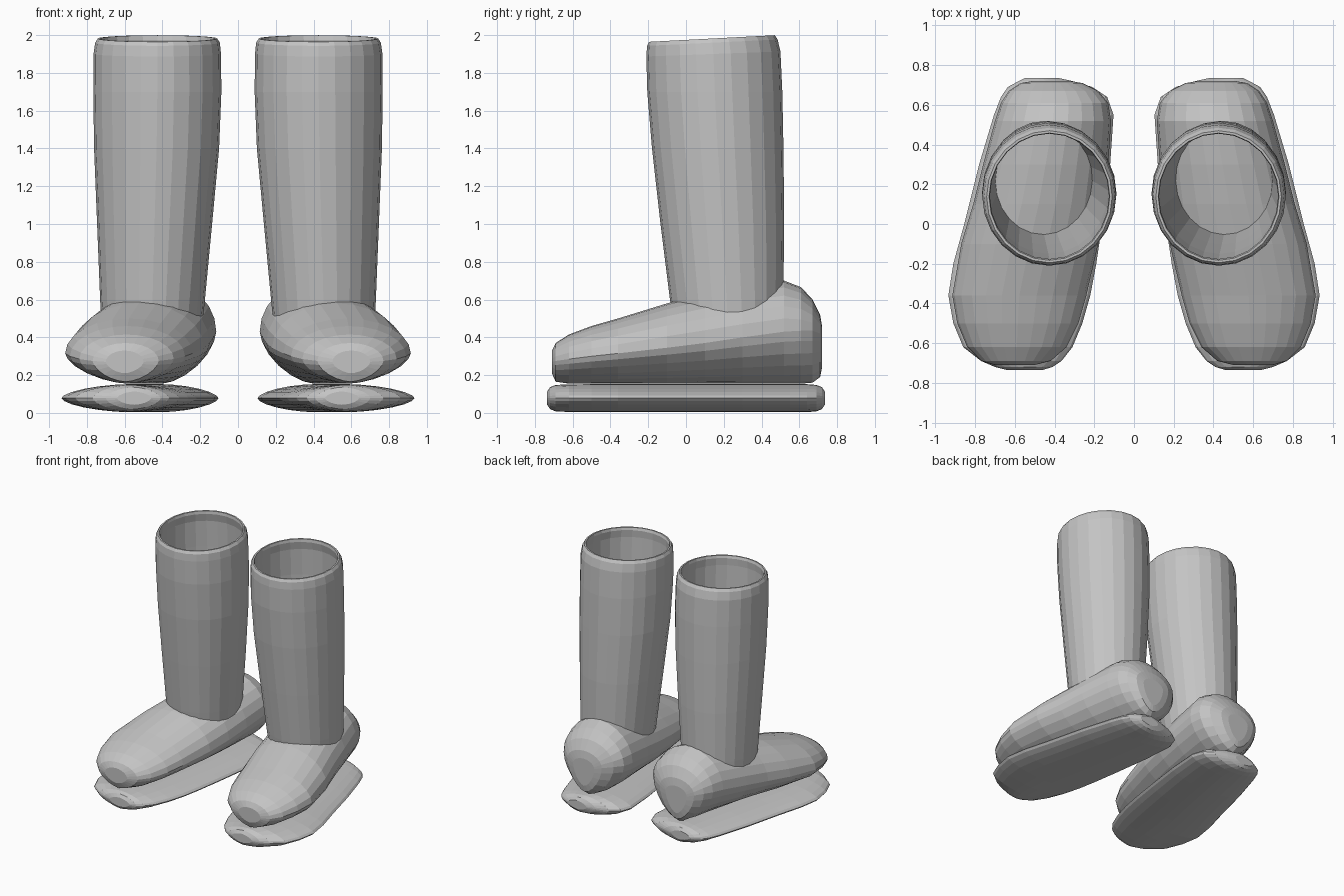
import bpy, bmesh, math

mat = bpy.data.materials.new("light grey")
mat.diffuse_color = (0.55, 0.55, 0.55, 1)


def loft(name, rings, cap=True):
    """Skin a list of equal-sized point rings, mirrored to the other side."""
    bm = bmesh.new()
    vs = [[bm.verts.new(p) for p in ring] for ring in rings]
    n = len(vs[0])
    pairs = list(zip(vs, vs[1:]))
    if not cap:
        pairs.append((vs[-1], vs[0]))
    for a, b in pairs:
        for i in range(n):
            j = (i + 1) % n
            bm.faces.new((a[i], a[j], b[j], b[i]))
    if cap:
        bm.faces.new(vs[0])
        bm.faces.new(vs[-1])
    bmesh.ops.recalc_face_normals(bm, faces=bm.faces)
    me = bpy.data.meshes.new(name)
    bm.to_mesh(me)
    bm.free()
    me.materials.append(mat)
    ob = bpy.data.objects.new(name, me)
    bpy.context.collection.objects.link(ob)
    mod = ob.modifiers.new("other boot", 'MIRROR')
    mod.use_mirror_merge = False
    return ob


def power(v, e):
    return math.copysign(abs(v) ** e, v)


def section(y, x0, x1, zb, zm, zt, n_up, n_low, count=24):
    """Upright cross-section at y with separate upper and lower curves."""
    pts = []
    for k in range(count):
        a = 2 * math.pi * k / count
        c, s = math.cos(a), math.sin(a)
        e = 2 / (n_up if s > 0 else n_low)
        h = zt - zm if s > 0 else zm - zb
        pts.append(((x0 + x1) / 2 + (x1 - x0) / 2 * power(c, e), y,
                    zm + h * power(s, e)))
    return pts


# Foot: y, inner x, outer x, bottom, widest height, top
foot = [
    (-0.71, 0.50, 0.70, 0.21, 0.27, 0.33),
    (-0.69, 0.42, 0.77, 0.165, 0.275, 0.37),
    (-0.62, 0.34, 0.84, 0.155, 0.285, 0.415),
    (-0.50, 0.28, 0.89, 0.155, 0.30, 0.46),
    (-0.36, 0.24, 0.915, 0.155, 0.315, 0.50),
    (-0.10, 0.18, 0.87, 0.155, 0.345, 0.58),
    (0.10, 0.15, 0.81, 0.155, 0.37, 0.63),
    (0.30, 0.13, 0.76, 0.155, 0.40, 0.67),
    (0.52, 0.115, 0.70, 0.155, 0.43, 0.70),
    (0.61, 0.13, 0.67, 0.155, 0.435, 0.665),
    (0.67, 0.18, 0.63, 0.16, 0.435, 0.60),
    (0.71, 0.26, 0.57, 0.19, 0.42, 0.52),
    (0.72, 0.32, 0.51, 0.24, 0.40, 0.46),
]
loft("foot", [section(*r, 2.0, 1.65) for r in foot])

# Sole: y, inner x, outer x, half thickness
sole = [
    (-0.735, 0.46, 0.64, 0.035), (-0.72, 0.41, 0.70, 0.058),
    (-0.69, 0.365, 0.77, 0.07), (-0.62, 0.31, 0.86, 0.073),
    (-0.50, 0.26, 0.91, 0.074), (-0.36, 0.22, 0.935, 0.074),
    (-0.20, 0.19, 0.91, 0.074), (0.0, 0.16, 0.855, 0.074),
    (0.30, 0.12, 0.78, 0.074), (0.55, 0.103, 0.705, 0.074),
    (0.64, 0.135, 0.67, 0.074), (0.69, 0.21, 0.635, 0.07),
    (0.72, 0.31, 0.58, 0.058), (0.735, 0.38, 0.55, 0.035),
]
loft("sole", [section(y, a, b, 0.078 - h, 0.078, 0.078 + h, 1.7, 1.7)
              for y, a, b, h in sole])

# Shaft: height, inner x, outer x, front y, back y
shaft = [
    (0.50, 0.185, 0.725, -0.07, 0.51), (0.60, 0.175, 0.73, -0.085, 0.515),
    (1.00, 0.137, 0.746, -0.135, 0.52), (1.40, 0.10, 0.762, -0.18, 0.516),
    (1.70, 0.088, 0.766, -0.205, 0.51), (1.90, 0.09, 0.765, -0.21, 0.50),
    (1.96, 0.096, 0.756, -0.206, 0.485), (1.982, 0.11, 0.742, -0.195, 0.47),
]


def oval(z, x0, x1, y0, y1, inset=0.0, count=24):
    """Level ring that gradually tilts up to the back near the rim."""
    t = max(0.0, (z - 1.7) / 0.28) * 0.052
    pts = []
    for k in range(count):
        a = 2 * math.pi * k / count
        y = (y0 + y1) / 2 + ((y1 - y0) / 2 - inset) * math.sin(a)
        x = (x0 + x1) / 2 + ((x1 - x0) / 2 - inset) * math.cos(a)
        pts.append((x, y, z + t * (y - 0.14)))
    return pts


outer = [oval(*r) for r in shaft]
inner = [oval(*shaft[-1], 0.012)] + [oval(*r, 0.03) for r in reversed(shaft[:-1])]
loft("shaft", outer + inner, cap=False)
